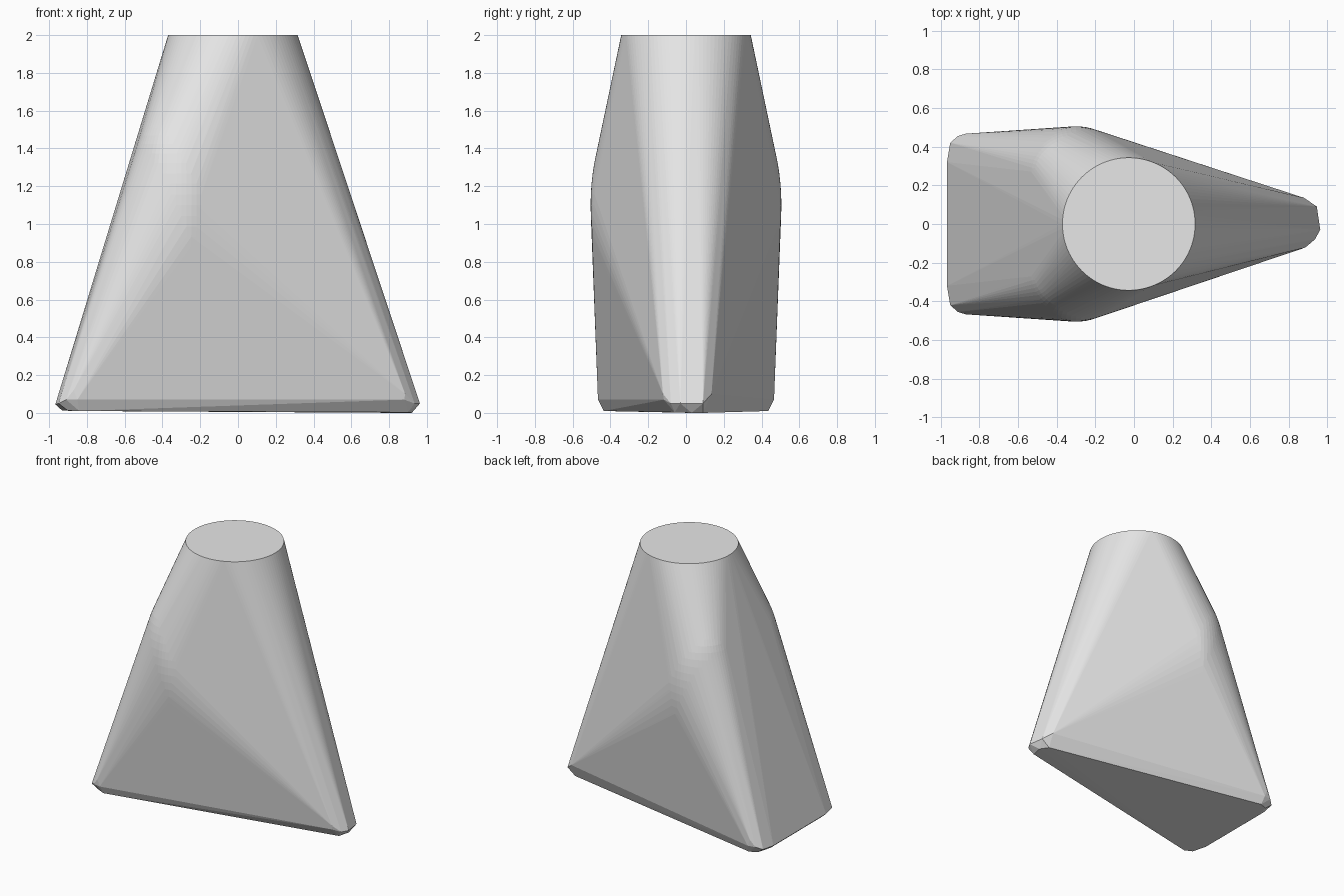
import bpy
import bmesh
from math import sin, cos, pi

cube = bpy.data.objects.get("Cube")
if cube:
    bpy.data.objects.remove(cube, do_unlink=True)

points = []

# Round flat top
SIDES = 96
for i in range(SIDES):
    a = 2 * pi * i / SIDES
    points.append((-0.027 + 0.343 * cos(a), 0.343 * sin(a), 2.0))

# Rounded shoulder on the front and the back
STEPS = 32
for side in (-1, 1):
    for i in range(STEPS):
        a = pi * i / STEPS
        for j in range(1, STEPS):
            b = pi * j / STEPS
            points.append((-0.3 + 0.28 * cos(a) * sin(b),
                           side * (0.25 + 0.255 * sin(a) * sin(b)),
                           1.1 + 0.58 * cos(b)))

# Wide end of the base, mirrored front to back: upper rim, then underside
wide_end = [(-0.967, 0.32, 0.045), (-0.95, 0.42, 0.05), (-0.91, 0.455, 0.07),
            (-0.87, 0.467, 0.12), (-0.85, 0.466, 0.07),
            (-0.93, 0.3, 0.012), (-0.9, 0.41, 0.012), (-0.84, 0.435, 0.01)]
for x, y, z in wide_end:
    points += [(x, y, z), (x, -y, z)]

# Narrow blunt tip of the base
points += [(0.88, 0.135, 0.1), (0.945, 0.09, 0.05), (0.963, -0.03, 0.05),
           (0.935, -0.08, 0.05), (0.885, -0.122, 0.1), (0.88, -0.118, 0.07),
           (0.88, 0.09, 0.0), (0.92, 0.03, 0.0), (0.9, -0.06, 0.003)]

# Stretch one skin over all the sections
bm = bmesh.new()
for p in points:
    bm.verts.new(p)
bmesh.ops.convex_hull(bm, input=bm.verts[:])
loose = [v for v in bm.verts if not v.link_faces]
bmesh.ops.delete(bm, geom=loose, context="VERTS")
bmesh.ops.dissolve_limit(bm, angle_limit=0.002, verts=bm.verts[:], edges=bm.edges[:])
bmesh.ops.recalc_face_normals(bm, faces=bm.faces[:])

mesh = bpy.data.meshes.new("tapered_body")
bm.to_mesh(mesh)
bm.free()
body = bpy.data.objects.new("tapered_body", mesh)
bpy.context.collection.objects.link(body)

# Plain grey finish
grey = bpy.data.materials.new("light_grey")
grey.use_nodes = True
color = (0.8, 0.8, 0.8, 1.0)
grey.diffuse_color = color
grey.node_tree.nodes["Principled BSDF"].inputs["Base Color"].default_value = color
mesh.materials.append(grey)
